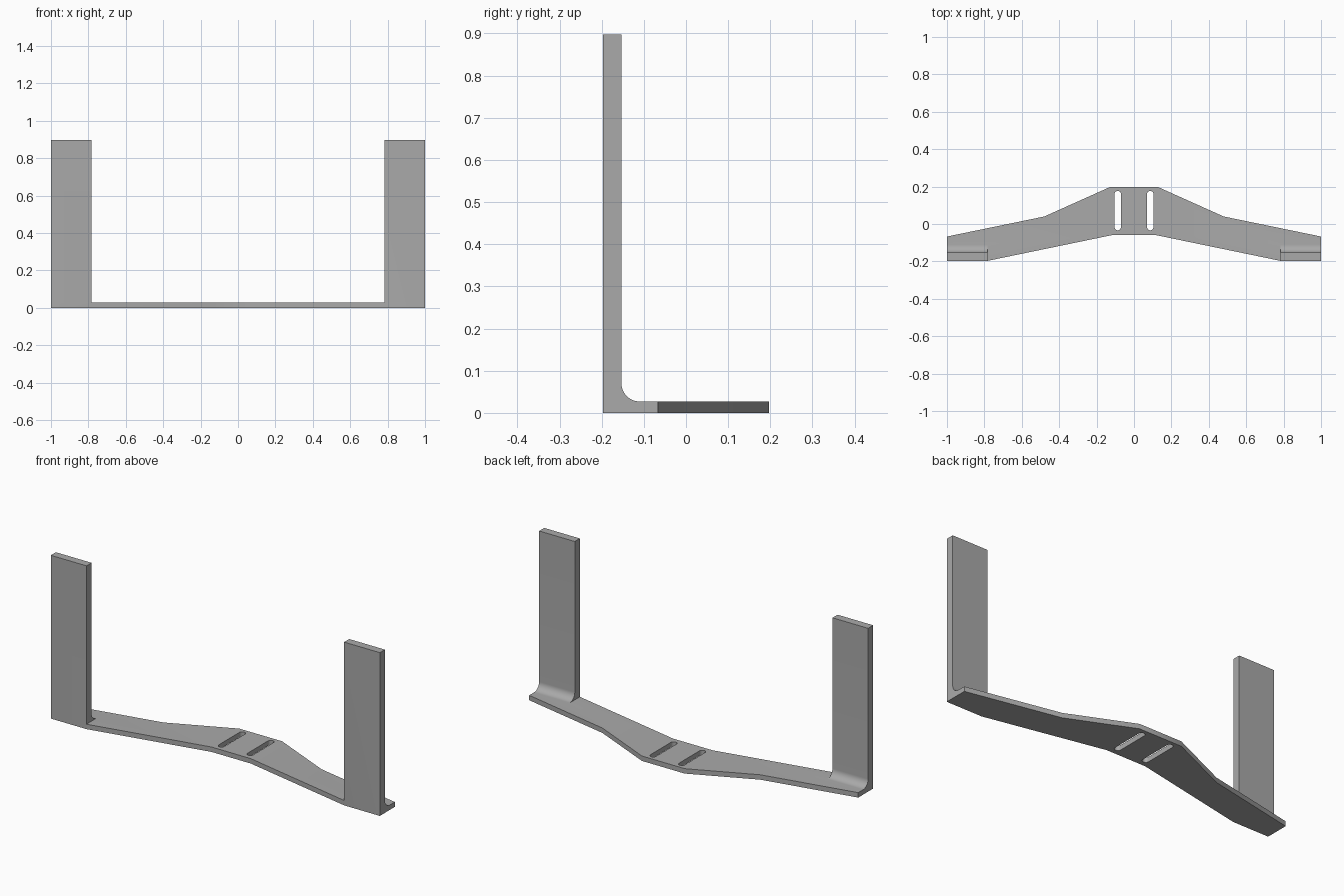
import bpy
import bmesh
from math import pi, sin, cos

cube = bpy.data.objects.get("Cube")
if cube:
    bpy.data.objects.remove(cube)

PLATE = 0.027      # base plate thickness
HEIGHT = 0.897     # upright height
FRONT, BACK = -0.197, 0.197
INNER = 0.783      # inner side of each upright

grey = bpy.data.materials.new("steel grey")
grey.use_nodes = True
colour = (0.40, 0.40, 0.40, 1)
grey.diffuse_color = colour
grey.node_tree.nodes["Principled BSDF"].inputs["Base Color"].default_value = colour


def extrude_profile(name, points, offset):
    """Make a solid by sweeping a closed outline along a vector."""
    bm = bmesh.new()
    face = bm.faces.new([bm.verts.new(p) for p in points])
    swept = bmesh.ops.extrude_face_region(bm, geom=[face])
    moved = [v for v in swept["geom"] if isinstance(v, bmesh.types.BMVert)]
    bmesh.ops.translate(bm, verts=moved, vec=offset)
    bmesh.ops.recalc_face_normals(bm, faces=bm.faces)
    mesh = bpy.data.meshes.new(name)
    bm.to_mesh(mesh)
    bm.free()
    mesh.materials.append(grey)
    obj = bpy.data.objects.new(name, mesh)
    bpy.context.collection.objects.link(obj)
    return obj


def arc(cx, cy, r, start, end, steps=12):
    return [(cx + r * cos(start + (end - start) * i / steps),
             cy + r * sin(start + (end - start) * i / steps)) for i in range(steps + 1)]


# Base plate: half outline mirrored across the middle
half = [(0.12, -0.06), (INNER, FRONT), (1, FRONT), (1, -0.067), (0.48, 0.04), (0.13, BACK)]
outline = half + [(-x, y) for x, y in reversed(half)]
plate = extrude_profile("base_plate", [(x, y, 0) for x, y in outline], (0, 0, PLATE))

# Uprights with a filleted foot
R = 0.043
rear = -0.153
fillet = arc(rear + R, PLATE + R, R, pi, 1.5 * pi)
foot = [(FRONT, 0), (FRONT, HEIGHT), (rear, HEIGHT)] + fillet + [(fillet[-1][0], 0)]
uprights = []
for name, x in (("left_upright", INNER), ("right_upright", -1)):
    uprights.append(extrude_profile(name, [(x, y, z) for y, z in foot], (1 - INNER, 0, 0)))


def boolean(target, other, operation):
    mod = target.modifiers.new(operation.lower(), "BOOLEAN")
    mod.object = other
    mod.operation = operation
    mod.solver = "EXACT"
    bpy.ops.object.select_all(action="DESELECT")
    bpy.context.view_layer.objects.active = target
    target.select_set(True)
    bpy.ops.object.modifier_apply(modifier=mod.name)
    bpy.data.objects.remove(other)


# Two round-ended slots cut through the middle
r = 0.017
for x in (-0.087, 0.087):
    slot = arc(x, 0.16, r, 0, pi) + arc(x, -0.017, r, pi, 2 * pi)
    cutter = extrude_profile("slot_cutter", [(a, b, -0.05) for a, b in slot], (0, 0, 0.15))
    cutter.hide_render = True
    boolean(plate, cutter, "DIFFERENCE")

# Weld the uprights to the plate as one bracket
for upright in uprights:
    boolean(plate, upright, "UNION")
plate.name = "bracket"
bpy.ops.object.shade_smooth_by_angle(angle=pi / 6)
